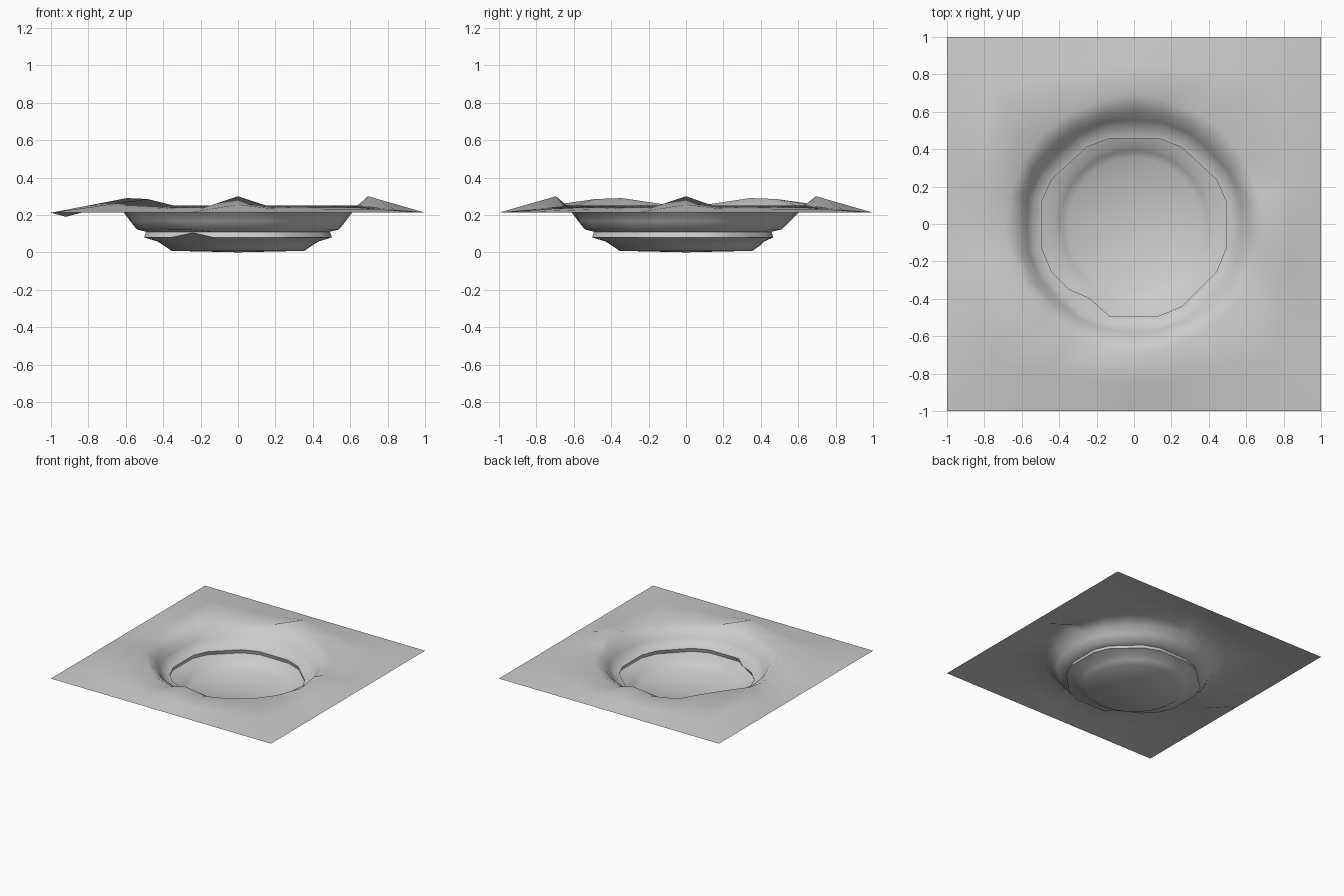
import bpy
import bmesh
from math import sin, cos, radians

cube = bpy.data.objects.get("Cube")
if cube:
    bpy.data.objects.remove(cube)

rock = bpy.data.materials.new("grey_rock")
rock.use_nodes = True
grey = (0.6, 0.6, 0.6, 1)
rock.diffuse_color = grey
rock.node_tree.nodes["Principled BSDF"].inputs["Base Color"].default_value = grey

COLUMNS = 24
STEP = 360 / COLUMNS
# Uneven rim heights, counter-clockwise from +x to -x (mirrored for the front)
RIM_HEIGHTS = [0.30, 0.25, 0.25, 0.25, 0.25, 0.25, 0.30,
               0.25, 0.25, 0.285, 0.29, 0.26, 0.25]
# Radius, height and how strongly each ring follows the squared-off pit outline
RINGS = [(0.61, 0.212, 0.2), (0.575, 0.165, 0.5), (0.54, 0.122, 0.8),
         (0.492, 0.11, 1), (0.502, 0.08, 1), (0.43, 0.058, 0.4),
         (0.395, 0.035, 0), (0.355, 0.008, 0)]
DENT = 16
OUTLINE = [0, 0.035, 0.035, 0, 0.035, 0.035]


def polar(radius, degrees, z):
    return radius * cos(radians(degrees)), radius * sin(radians(degrees)), z


def square_point(k):
    x, y, z = polar(1, k * STEP, 0.212)
    reach = max(abs(x), abs(y))
    return x / reach, y / reach, z


def rim_point(k):
    # Columns beside each axis move inward to make narrow peaks
    beside = {1: -3, 5: 3}.get(k % 6, 0)
    height = RIM_HEIGHTS[min(k, COLUMNS - k)]
    return polar(0.695 if k % 6 == 0 else 0.685, k * STEP + beside, height)


def slope_point(k):
    a, b = square_point(k), rim_point(k)
    x, y, z = [(p + q) / 2 for p, q in zip(a, b)]
    if k == COLUMNS // 2:
        x, z = -0.92, 0.19
    return x, y, z


def pit_point(k, radius, z, squareness):
    x, y, z = polar(radius * (1 + squareness * OUTLINE[k % 6]), k * STEP, z)
    if y > 0:
        y *= 1 - 0.07 * squareness
    # One broken spot in the ledge at the front
    if k == DENT and squareness == 1:
        x, y, z = x * 0.93, y * 0.9, max(z, 0.105)
    return x, y, z


# Crater ground: square border, raised rim, stepped wall and shallow floor
bm = bmesh.new()
makers = [square_point, slope_point, rim_point]
rings = [[bm.verts.new(f(k)) for k in range(COLUMNS)] for f in makers]
for ring in RINGS:
    rings.append([bm.verts.new(pit_point(k, *ring)) for k in range(COLUMNS)])
for outer, inner in zip(rings, rings[1:]):
    for k in range(COLUMNS):
        n = (k + 1) % COLUMNS
        bm.faces.new((outer[k], outer[n], inner[n], inner[k]))
centre = bm.verts.new((0, 0, 0))
for k in range(COLUMNS):
    bm.faces.new((rings[-1][k], rings[-1][(k + 1) % COLUMNS], centre))

mesh = bpy.data.meshes.new("crater_ground")
bm.to_mesh(mesh)
bm.free()
mesh.materials.append(rock)
crater = bpy.data.objects.new("crater_ground", mesh)
bpy.context.collection.objects.link(crater)
bpy.ops.object.select_all(action="DESELECT")
crater.select_set(True)
bpy.context.view_layer.objects.active = crater
bpy.ops.object.shade_smooth_by_angle(angle=radians(60))
